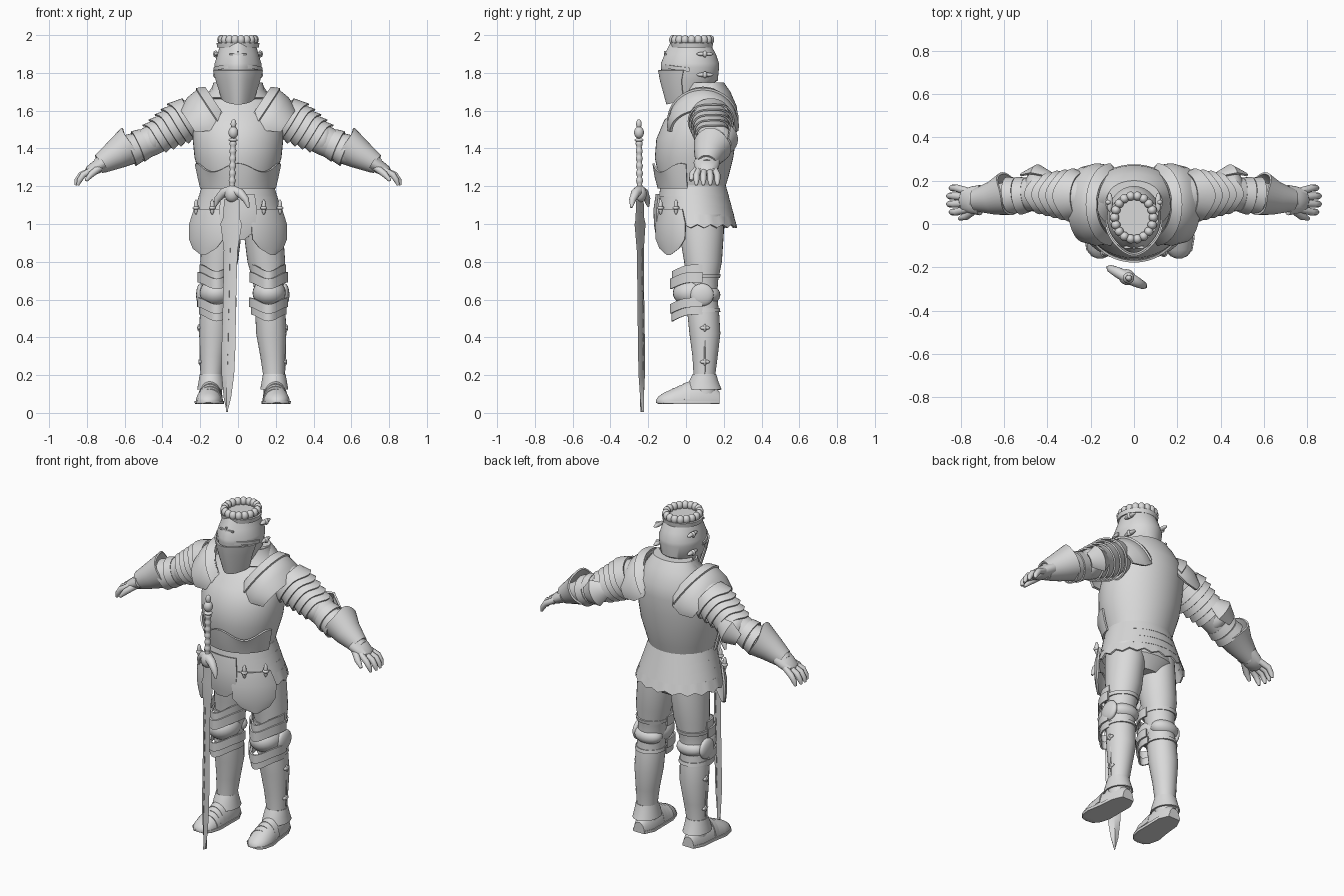
import bpy, bmesh
from math import sin, cos, pi, radians
from mathutils import Vector, Matrix

if "Cube" in bpy.data.objects:
    bpy.data.objects.remove(bpy.data.objects["Cube"])

steel = bpy.data.materials.new("plain_steel_grey")
steel.use_nodes = True
steel.diffuse_color = (.7, .7, .7, 1)
steel.node_tree.nodes["Principled BSDF"].inputs["Base Color"].default_value = (.7, .7, .7, 1)
FRONT = -pi / 2
LEGS = .025  # mirror plane of the legs


def finish(bm, name):
    bmesh.ops.recalc_face_normals(bm, faces=bm.faces)
    mesh = bpy.data.meshes.new(name)
    bm.to_mesh(mesh)
    bm.free()
    mesh.materials.append(steel)
    mesh.shade_smooth()
    mesh.set_sharp_from_angle(angle=radians(40))
    ob = bpy.data.objects.new(name, mesh)
    bpy.context.scene.collection.objects.link(ob)
    return ob


def loft(name, rings, n=32, arc=None, solid=0, warp=None):
    """Skin elliptical rings (centre, u, v); arc = (middle angle, half widths) leaves a plate."""
    bm = bmesh.new()
    rows = []
    for i, (c, u, v) in enumerate(rings):
        row = []
        for j in range(n + 1 if arc else n):
            t = arc[0] + arc[1][i] * (2 * j / n - 1) if arc else 2 * pi * j / n
            co = c + u * cos(t) + v * sin(t)
            row.append(bm.verts.new(warp(co, t, i) if warp else co))
        rows.append(row)
    for a, b in zip(rows, rows[1:]):
        for j in range(n):
            k = (j + 1) % len(a)
            bm.faces.new((a[j], a[k], b[k], b[j]))
    if solid:
        bmesh.ops.recalc_face_normals(bm, faces=bm.faces)
        bmesh.ops.solidify(bm, geom=bm.faces[:], thickness=solid)
    elif not arc:
        bm.faces.new(rows[0])
        bm.faces.new(rows[-1])
    return finish(bm, name)


def body(rows, cx=0):
    """Level rings from (height, half width, front y, back y)."""
    return [(Vector((cx, (f + b) / 2, z)), Vector((w, 0, 0)), Vector((0, (b - f) / 2, 0)))
            for z, w, f, b in rows]


def path(points, flat=1):
    """Rings along a path of (x, y, z, radius)."""
    ps = [Vector(p[:3]) for p in points]
    rings = []
    for i, p in enumerate(ps):
        d = (ps[min(i + 1, len(ps) - 1)] - ps[max(i - 1, 0)]).normalized()
        side = Vector((0, 1, 0))
        u = (side - d * side.dot(d)).normalized()
        rings.append((p, u * points[i][3] * flat, d.cross(u) * points[i][3]))
    return rings


def lump(name, centre, size, cube=False):
    bm = bmesh.new()
    if cube:
        bmesh.ops.create_cube(bm, size=2)
    else:
        bmesh.ops.create_uvsphere(bm, u_segments=24, v_segments=14, radius=1)
    bm.transform(Matrix.Translation(centre) @ Matrix.Diagonal((*size, 1)))
    return finish(bm, name)


def pair(ob, cx=0):
    name = ob.name
    twin = ob.copy()
    twin.data = ob.data.copy()
    twin.data.transform(Matrix.Translation((2 * cx, 0, 0)) @ Matrix.Diagonal((-1, 1, 1, 1)))
    twin.data.flip_normals()
    ob.name, twin.name = "left_" + name, "right_" + name
    bpy.context.scene.collection.objects.link(twin)


# Torso, belly plate and collar
loft("cuirass", body([(1.17, .18, -.12, .2), (1.25, .2, -.145, .225), (1.35, .23, -.165, .25),
                      (1.45, .24, -.157, .265), (1.55, .235, -.115, .275), (1.62, .21, -.04, .27),
                      (1.7, .155, .02, .235), (1.75, .12, .05, .2)]), 48)
loft("belly_plate", body([(1.19, .194, -.14, .22), (1.25, .208, -.156, .23), (1.3, .222, -.168, .245)]),
     40, (FRONT, [1.4] * 3), .01,
     lambda co, t, i: co + Vector((0, 0, .022 * cos(5 * (t - FRONT)))) if i == 2 else co)
loft("gorget", body([(1.67, .175, -.04, .24), (1.71, .14, -.01, .21), (1.75, .13, 0, .2)]), 40, None, .012)

# Helmet with a keeled front and a lower, pointed chin


def keel(co, t, i):
    co.y -= .018 * max(0, -sin(t)) ** 8
    if i == 0:
        co.z += .05 * sin(t)
    return co


loft("helmet", body([(1.69, .082, -.07, .14), (1.76, .112, -.105, .168), (1.83, .124, -.115, .175),
                     (1.85, .124, -.115, .175), (1.9, .108, -.095, .158), (1.96, .092, -.065, .125)]),
     48, warp=keel)
loft("visor", body([(1.685, .088, -.078, .14), (1.76, .118, -.112, .17), (1.815, .13, -.122, .18)]),
     40, (FRONT, [1.15, 1.2, 1.3]), .008, keel)
loft("brow_band", body([(1.825, .13, -.122, .18), (1.845, .131, -.123, .181)]),
     40, (FRONT, [1.5] * 2), .008, lambda co, t, i: co + Vector((0, 0, .02 * -sin(t) - .02)))
lump("brow_cross_bar", (0, -.108, 1.898), (.045, .006, .004), True)
lump("brow_cross_post", (0, -.11, 1.885), (.004, .006, .03), True)
for z in (1.9, 1.79):
    pair(lump("helmet_hinge", (.112, .1, z), (.014, .045, .012)))
    pair(lump("helmet_hinge_pin", (.118, .1, z), (.014, .012, .018)))
loft("crown_band", body([(1.935, .1, -.07, .13), (1.96, .104, -.074, .134)]), 48, None, .01)
beads = 18
for k in range(beads):
    a = 2 * pi * k / beads
    lump("crown_bead", (.089 * cos(a), .03 + .1 * sin(a), 1.975), (.021, .021, .025))

# Shoulders: a saddle plate, then overlapping pointed lames
n = Vector((.55, 0, .83))
saddle = [(Vector((x, .09, z)), Vector((0, r, 0)), n * h) for x, z, r, h in
          ((.07, 1.57, .15, .18), (.11, 1.55, .18, .195), (.17, 1.52, .19, .18), (.23, 1.49, .175, .14))]
pair(loft("pauldron", saddle, 32, (pi / 2, [1.45, 1.7, 1.75, 1.6]), .014))
rim = [(c, u * 1.05, v * 1.05) for c, u, v in saddle[:2]]
pair(loft("pauldron_rim", rim, 32, (pi / 2, [1.4, 1.6]), .012))
start, end = Vector((.24, .13, 1.575)), Vector((.42, .14, 1.465))
along = (end - start).normalized()


def point_tip(co, t, i):
    return co + along * .03 * max(0, sin(t)) ** 6 * i


for k in range(5):
    a, b = start.lerp(end, k / 5), start.lerp(end, k / 5 + .26)
    pair(loft("arm_lame", path([(*a, .106 - .006 * k), (*b, .124 - .007 * k)]), 32, None, .009, point_tip))

# Arms, elbows and gauntlets
pair(loft("arm", path([(.2, .12, 1.59, .09), (.3, .13, 1.54, .1), (.4, .14, 1.475, .085), (.46, .14, 1.44, .08),
                       (.58, .125, 1.385, .072), (.7, .11, 1.33, .05), (.74, .11, 1.305, .042)])))
pair(lump("elbow_cop", (.45, .15, 1.45), (.062, .095, .085)))
pair(loft("elbow_wing", path([(.39, .17, 1.475, .07), (.44, .175, 1.45, .1), (.5, .165, 1.42, .075)]),
          24, (0, [.7, .9, .6]), .01))
for s in (0, .045):
    pair(loft("forearm_lame", path([(.49 + s, .135, 1.428 - s / 2, .08), (.53 + s, .13, 1.41 - s / 2, .088)]),
              32, None, .008))
pair(loft("gauntlet_cuff", path([(.585, .14, 1.41, .102), (.65, .12, 1.365, .078), (.73, .11, 1.318, .053)]),
          32, None, .01, lambda co, t, i: co - along * .03 * max(0, sin(t)) ** 4 if i == 0 else co))
pair(loft("palm", path([(.71, .11, 1.325, .04), (.75, .11, 1.3, .036), (.79, .11, 1.277, .028),
                        (.8, .11, 1.27, .015)], 1.75), 24))
for k in range(4):
    y = .055 + .037 * k
    reach = .012 * (k in (1, 2))
    pair(loft("finger", path([(.77, .07 + .027 * k, 1.287, .018), (.82 + reach, y, 1.26, .017),
                              (.84 + reach, y, 1.23, .015), (.848 + reach, y, 1.205, .007)]), 10))
pair(loft("thumb", path([(.73, .07, 1.3, .02), (.775, .035, 1.265, .018), (.805, .025, 1.23, .009)]), 10))

# Waist skirt: flared hoops with a scalloped lower edge
loft("pelvis", body([(.93, .13, .01, .17), (1.0, .2, -.07, .22), (1.18, .18, -.11, .2)], .01))
for k in range(4):
    z, w = 1.205 - .052 * k, .19 + .016 * k
    loft("skirt_hoop", body([(z, w, -.135 - .002 * k, .21 + .014 * k),
                             (z - .06, w + .018, -.143 - .002 * k, .228 + .014 * k)]), 72, None, .009,
         lambda co, t, i: co + Vector((0, 0, .009 * cos(18 * t))) if i and k == 3 else co)

# Hanging thigh plates, front flap and their straps
hang = [(1.08, .25, -.16, .27), (1.0, .268, -.172, .28), (.92, .27, -.17, .28), (.87, .265, -.162, .27),
        (.835, .26, -.155, .265)]
pair(loft("tasset", body(hang), 20, (-.78, [.42, .52, .5, .34, .06]), .012))
loft("front_flap", body([(z + .08, w, f, b) for z, w, f, b in hang]), 20,
     (FRONT, [.36, .38, .36, .28, .12]), .01)
for a in (-1.0, -.5):
    x, y = .253 * cos(a), .055 + .225 * sin(a)
    pair(lump("tasset_strap", (x, y, 1.09), (.012, .012, .04)))
    pair(lump("tasset_buckle", (x, y, 1.085), (.018, .018, .011)))

# Legs and knees
pair(loft("leg", [r for z, x, w, f, b in (
    (1.05, .13, .1, -.04, .2), (.95, .135, .104, -.035, .2), (.8, .15, .1, -.01, .19), (.7, .16, .082, .0, .17),
    (.62, .166, .075, .005, .165), (.52, .172, .08, .008, .176), (.42, .176, .08, .018, .182),
    (.3, .184, .066, .034, .168), (.2, .19, .057, .04, .155), (.1, .192, .056, .04, .16))
    for r in body([(z, w, f, b)], x)]), LEGS)
pair(lump("knee_cop", (.165, .035, .635), (.088, .105, .075)), LEGS)
pair(lump("knee_back", (.165, .12, .625), (.084, .062, .05)), LEGS)
pair(lump("knee_wing", (.248, .085, .625), (.024, .062, .06)), LEGS)


def dip(co, t, i):
    return co + Vector((0, -.03 * max(0, -sin(t)) ** 6, -.035 * max(0, -sin(t)) ** 4))


for top, low, grow in ((.785, .735, .004), (.745, .69, .014), (.61, .56, .016), (.565, .52, .006)):
    rows = [(z, .088 + grow, -.04 - grow, .17 + grow / 2) for z in (top, low)]
    pair(loft("knee_lame", body(rows, .162), 32, (FRONT, [1.8] * 2), .009, dip), LEGS)
pair(loft("thigh_band", body([(.735, .094, -.015, .184), (.715, .092, -.015, .18)], .16), 32, None, .008), LEGS)
pair(loft("greave_band", body([(.555, .083, -.0, .178), (.535, .085, .0, .182)], .17), 32, None, .008), LEGS)
for z, x in ((.45, .254), (.27, .248)):
    pair(lump("greave_hinge", (x, .1, z), (.01, .026, .011)), LEGS)
    pair(lump("greave_pin", (x, .1, z), (.012, .008, .02)), LEGS)
pair(lump("greave_seam", (.245, .1, .36), (.01, .005, .16)), LEGS)

# Feet: armoured shoe, sole, instep lames and ankle flare
shoe = [(Vector((x, y, .06)), Vector((w, 0, 0)), Vector((0, 0, top - .06))) for y, x, w, top in (
    (.178, .19, .035, .11), (.12, .19, .06, .17), (.02, .196, .064, .165), (-.06, .203, .07, .132),
    (-.12, .206, .058, .105), (-.148, .207, .036, .085), (-.16, .207, .01, .066))]
pair(loft("shoe", shoe, warp=lambda co, t, i: Vector((co.x, co.y, max(co.z, .05)))), LEGS)
pair(loft("sole", [(c, u * 1.1, v) for c, u, v in shoe], warp=lambda co, t, i: Vector(
    (co.x, co.y, min(max(co.z, .048), .064)))), LEGS)
for k, y in enumerate((.02, -.01, -.04)):
    h = .112 - .014 * k
    band = [(Vector((.198, y - s, .055)), Vector((.068, 0, 0)), Vector((0, 0, h - s / 3))) for s in (0, .035)]
    pair(loft("instep_lame", band, 20, (pi / 2, [1.4] * 2), .006), LEGS)
pair(loft("ankle_flare", body([(.205, .06, .035, .16), (.165, .067, .015, .172), (.125, .074, .0, .188)], .192),
          32, None, .008), LEGS)

# Sword standing in front, turned a little
pose = (Matrix.Translation((-.058, -.232, 0)) @ Matrix.Rotation(radians(-27), 4, "Z")
        @ Matrix.Rotation(.025, 4, "Y"))
sword = [loft("sword_blade", body([(z, w, -.011, .011) for z, w in (
    (.005, .002), (.08, .022), (.2, .037), (.35, .041), (.6, .039), (.86, .041), (.93, .052), (1.0, .064),
    (1.03, .05), (1.13, .045))]), 4)]
for k in range(9):
    for s in (-1, 1):
        sword.append(lump("blade_groove", (0, s * .011, .25 + .075 * k), (.003, .002, .022), True))
sword.append(loft("sword_guard", path([(-.1, 0, 1.09, .006), (-.085, 0, 1.13, .018), (-.05, 0, 1.165, .024),
                                       (0, 0, 1.18, .028), (.05, 0, 1.165, .024), (.085, 0, 1.13, .018),
                                       (.1, 0, 1.09, .006)]), 16))
sword.append(lump("guard_boss", (0, 0, 1.16), (.04, .036, .045)))
sword.append(loft("sword_grip", body([(1.18 + .01 * k, r, -r, r) for k, r in
                                      ((k, .016 + .003 * sin(k * 1.6)) for k in range(27))]), 16))
for z, r, h in ((1.445, .024, .01), (1.485, .026, .032), (1.53, .015, .025)):
    sword.append(lump("pommel", (0, 0, z), (r, r, h)))
for ob in sword:
    ob.data.transform(pose)
